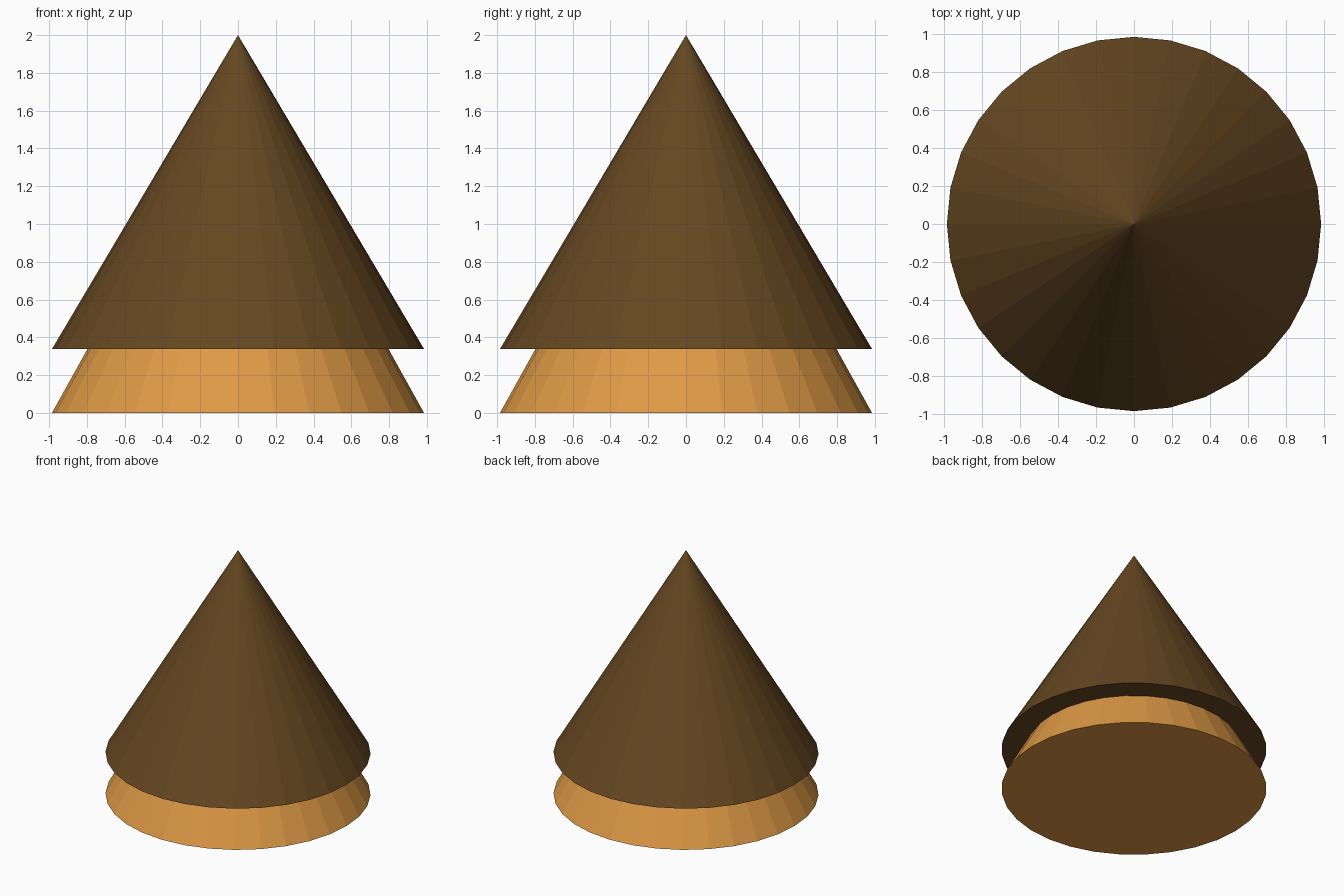
import bpy

if "Cube" in bpy.data.objects:
    bpy.data.objects.remove(bpy.data.objects["Cube"])

SIDES = 32
RADIUS = 0.985


def material(name, color):
    mat = bpy.data.materials.new(name)
    mat.diffuse_color = (*color, 1.0)
    mat.use_nodes = True
    mat.node_tree.nodes["Principled BSDF"].inputs["Base Color"].default_value = mat.diffuse_color
    return mat


def cone(name, base_z, apex_z, mat):
    bpy.ops.mesh.primitive_cone_add(
        vertices=SIDES, radius1=RADIUS, radius2=0, depth=apex_z - base_z,
        end_fill_type='NGON', location=(0, 0, (base_z + apex_z) / 2))
    obj = bpy.context.object
    obj.name = name
    obj.data.materials.append(mat)
    return obj


# Lighter cone standing on the ground, mostly covered by the upper one
cone("lower_cone", 0.0, 1.77, material("light_orange", (0.73, 0.32, 0.06)))

# Dark capped cone stacked over it
cone("upper_cone", 0.338, 2.0, material("dark_brown", (0.13, 0.063, 0.015)))
